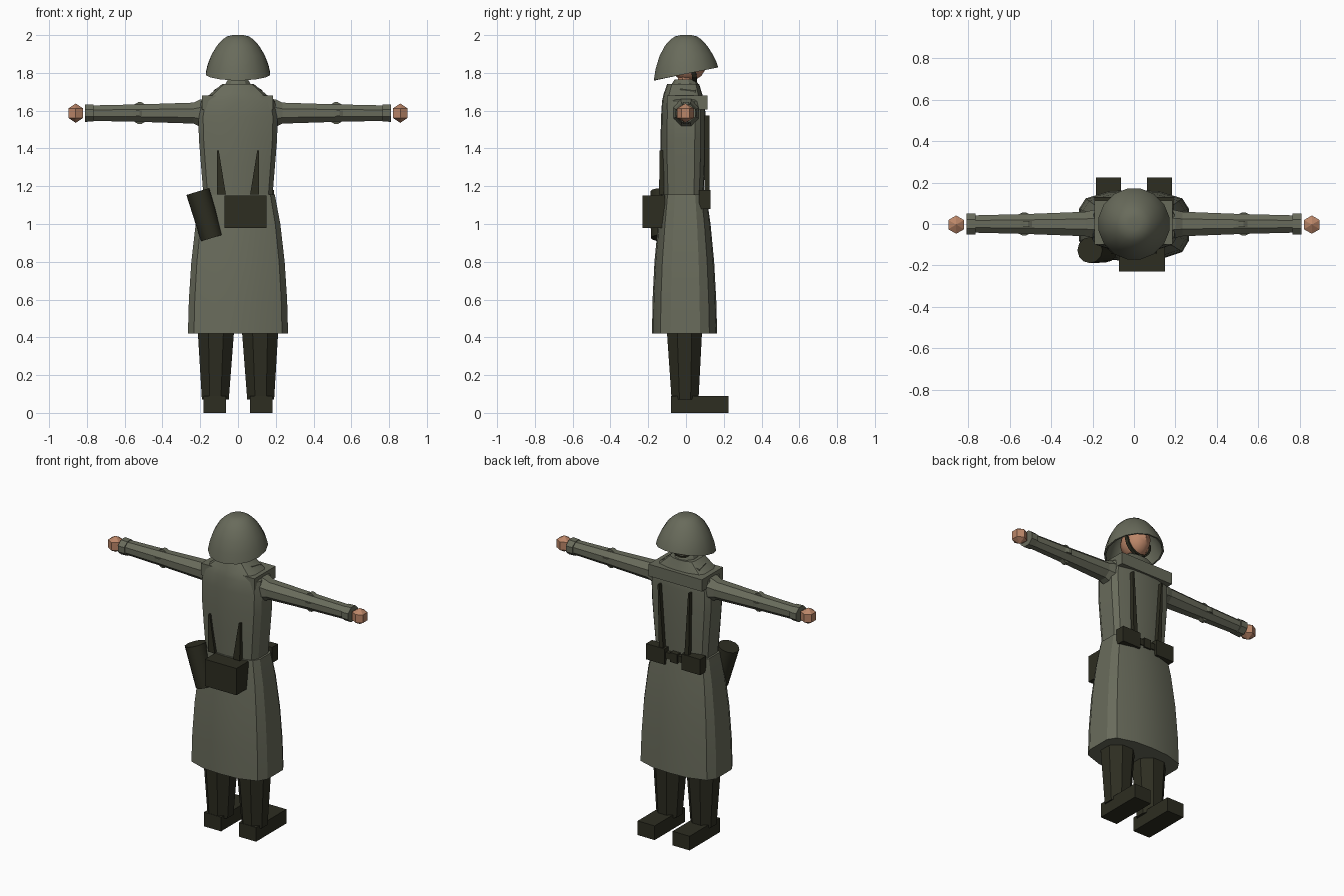
import bpy, bmesh, math
from mathutils import Matrix, Vector

if "Cube" in bpy.data.objects:
    bpy.data.objects.remove(bpy.data.objects["Cube"])


def material(name, rgb):
    m = bpy.data.materials.new(name)
    m.diffuse_color = (*rgb, 1)
    m.use_nodes = True
    m.node_tree.nodes["Principled BSDF"].inputs["Base Color"].default_value = m.diffuse_color
    return m


COAT = material("field_grey", (0.140, 0.147, 0.105))
DARK = material("dark_leather", (0.026, 0.026, 0.015))
SKIN = material("skin", (0.50, 0.24, 0.14))


def finish(name, bm, mat, smooth=None):
    bmesh.ops.recalc_face_normals(bm, faces=bm.faces)
    me = bpy.data.meshes.new(name)
    bm.to_mesh(me)
    bm.free()
    me.materials.append(mat)
    ob = bpy.data.objects.new(name, me)
    bpy.context.collection.objects.link(ob)
    if smooth:
        bpy.ops.object.select_all(action='DESELECT')
        ob.select_set(True)
        bpy.context.view_layer.objects.active = ob
        bpy.ops.object.shade_smooth_by_angle(angle=math.radians(smooth))
    return ob


def loft(name, rings, mat, smooth=None, caps=(True, True)):
    """Skin a list of equally sized point rings."""
    bm = bmesh.new()
    vr = [[bm.verts.new(p) for p in r] for r in rings]
    n = len(vr[0])
    for a, b in zip(vr, vr[1:]):
        for i in range(n):
            j = (i + 1) % n
            bm.faces.new((a[i], a[j], b[j], b[i]))
    if caps[0]:
        bm.faces.new(vr[0])
    if caps[1]:
        bm.faces.new(vr[-1])
    return finish(name, bm, mat, smooth)


def box(name, lo, hi, mat):
    bm = bmesh.new()
    bmesh.ops.create_cube(bm, size=1)
    for v in bm.verts:
        v.co = [(a + b) / 2 + c * (b - a) for a, b, c in zip(lo, hi, v.co)]
    return finish(name, bm, mat)


def body_ring(z, hx, back, front):
    """Rounded-rectangle coat section, half width hx, from y=back to y=front."""
    half = [(0, 1), (.45, .96), (.88, .75), (1, .45)]
    right = [(x * hx, back * y) for x, y in half]
    right += [(x * hx, front * y) for x, y in reversed(half)]
    left = [(-x, y) for x, y in reversed(right[1:-1])]
    return [(x, y, z) for x, y in right + left]


def circle(n, rx, ry, phase=0.5):
    return [(rx * math.cos(2 * math.pi * (i + phase) / n),
             ry * math.sin(2 * math.pi * (i + phase) / n)) for i in range(n)]


# Greatcoat
loft("coat_skirt", [body_ring(*r) for r in (
    (.42, .265, -.18, .165), (.6, .26, -.177, .16), (.8, .247, -.167, .149),
    (1.0, .224, -.148, .13), (1.155, .195, -.13, .108))], COAT, 30)
loft("coat_torso", [body_ring(*r) for r in (
    (1.14, .182, -.126, .092), (1.3, .195, -.132, .1), (1.45, .207, -.135, .103),
    (1.57, .21, -.132, .103), (1.65, .195, -.127, .1), (1.69, .145, -.118, .085),
    (1.74, .085, -.1, .07))], COAT, 30)
box("shoulder_yoke", (-.19, -.1, 1.605), (.185, .113, 1.68), COAT)

# Collar and neck
loft("collar", [[(x, y - .005, z) for x, y in circle(10, r, r)]
                for z, r in ((1.70, .075), (1.745, .068), (1.765, .055))], COAT, 30)
loft("neck", [[(x, y, z) for x, y in circle(8, .045, .045)]
              for z in (1.73, 1.82)], SKIN, 30)
for s in (-1, 1):
    loft("collar_flap", [[(s * .04, .06, z), (s * .13, .05, z - .03),
                          (s * .12, -.03, z - .02), (s * .05, -.05, z)]
                         for z in (1.70, 1.735)], COAT)

# Head with chin strap
bm = bmesh.new()
bmesh.ops.create_uvsphere(bm, u_segments=10, v_segments=8, radius=1,
                          matrix=Matrix.Translation((0, .012, 1.855))
                          @ Matrix.Diagonal((.082, .098, .1, 1)))
finish("head", bm, SKIN, 40)
strap = []
for i in range(9):
    a = math.pi * (i / 8)
    x, z = .09 * math.cos(a), 1.855 - .108 * math.sin(a)
    y = .035 + .012 * math.sin(a)
    xi, zi = x * .9, 1.855 + (z - 1.855) * .9
    strap.append([(x, y - .012, z), (x, y + .012, z), (xi, y + .012, zi), (xi, y - .012, zi)])
loft("chin_strap", strap, DARK)

# Helmet: tilted rim, thin wall
rings = []
for r, z, tilt in ((.174, 1.795, .2), (.164, 1.84, .12), (.143, 1.895, .04),
                   (.113, 1.945, 0), (.085, 1.975, 0), (.06, 1.993, 0)):
    rings.append([(x, y, z + tilt * y) for x, y in circle(16, r, r)])
rings.append([(x, y, 2.0) for x, y in circle(16, .03, .03)])
inner = [[(x * .94, y * .94, z - (.0 if k == 0 else .012)) for x, y, z in r]
         for k, r in enumerate(rings)]
loft("helmet", inner[::-1] + rings, COAT, 35)

for s in (-1, 1):
    # Sleeve, shoulder flare, elbow folds and cuff
    def arm(name, stations, n=8, smooth=None):
        loft(name, [[(s * x, a, 1.587 + b) for a, b in circle(n, ry, rz)]
                    for x, ry, rz in stations], COAT, smooth)
    arm("sleeve", ((.15, .075, .085), (.2, .072, .078), (.235, .064, .06), (.52, .052, .05),
                   (.78, .045, .044)))
    arm("cuff", ((.765, .055, .048), (.81, .055, .05)))
    for a in (1, -1):
        loft("elbow_fold", [[(s * (.52 + dx), y, 1.587 + a * z) for dx, z in
                             ((-.03, .045), (-.008, .058), (.008, .058), (.03, .045))]
                            for y in (-.015, .015)], COAT)
        loft("elbow_fold_side", [[(s * (.53 + dx), a * y, 1.587 + z) for dx, y in
                                  ((-.03, .045), (-.008, .056), (.008, .056), (.03, .045))]
                                 for z in (-.015, .015)], COAT)
    # Hand
    bm = bmesh.new()
    bmesh.ops.create_uvsphere(bm, u_segments=6, v_segments=3, radius=.051,
                              matrix=Matrix.Translation((s * .859, -.003, 1.587)))
    finish("hand", bm, SKIN)

    # Trouser leg and boot
    loft("leg", [[(s * cx + x, cy + y, z) for x, y in circle(8, rx, ry)]
                 for z, cx, cy, rx, ry in ((.07, .12, -.005, .077, .077),
                                           (.42, .117, -.008, .103, .1),
                                           (.6, .115, -.008, .105, .1))], DARK)
    box("boot", (s * .123 - .06, -.08, 0), (s * .123 + .06, .225, .09), DARK)

    # Ammunition pouches
    box("pouch", (s * .125 - .065, .07, 1.08), (s * .125 + .065, .13, 1.18), DARK)

    # Tapered straps on chest and back
    for name, z0, z1, y0, y1, w in (("chest_strap", 1.14, 1.575, .11, .112, .016),
                                    ("back_strap", 1.155, 1.39, -.13, -.126, .024)):
        d = .013
        loft(name, [[(s * .088 - w, y0 - d, z0), (s * .088 + w, y0 - d, z0),
                     (s * .088 + w, y0 + d, z0), (s * .088 - w, y0 + d, z0)],
                    [(s * .107 - .005, y1 - d, z1), (s * .107 + .005, y1 - d, z1),
                     (s * .107 + .005, y1 + d, z1), (s * .107 - .005, y1 + d, z1)]], DARK)

# Belt front and buckle
box("belt_front", (-.07, .08, 1.115), (.07, .118, 1.155), DARK)
box("belt_buckle", (-.025, .09, 1.105), (.025, .124, 1.165), DARK)

# Kit bag and canister on the back
box("kit_bag", (-.072, -.23, .98), (.15, -.11, 1.15), DARK)
top, bottom = Vector((-.213, -.126, 1.172)), Vector((-.138, -.126, .926))
axis = top - bottom
bm = bmesh.new()
bmesh.ops.create_cone(bm, cap_ends=True, segments=12, radius1=.06, radius2=.063,
                      depth=axis.length,
                      matrix=Matrix.Translation((top + bottom) / 2)
                      @ axis.to_track_quat('Z', 'Y').to_matrix().to_4x4())
finish("canister", bm, DARK, 40)
